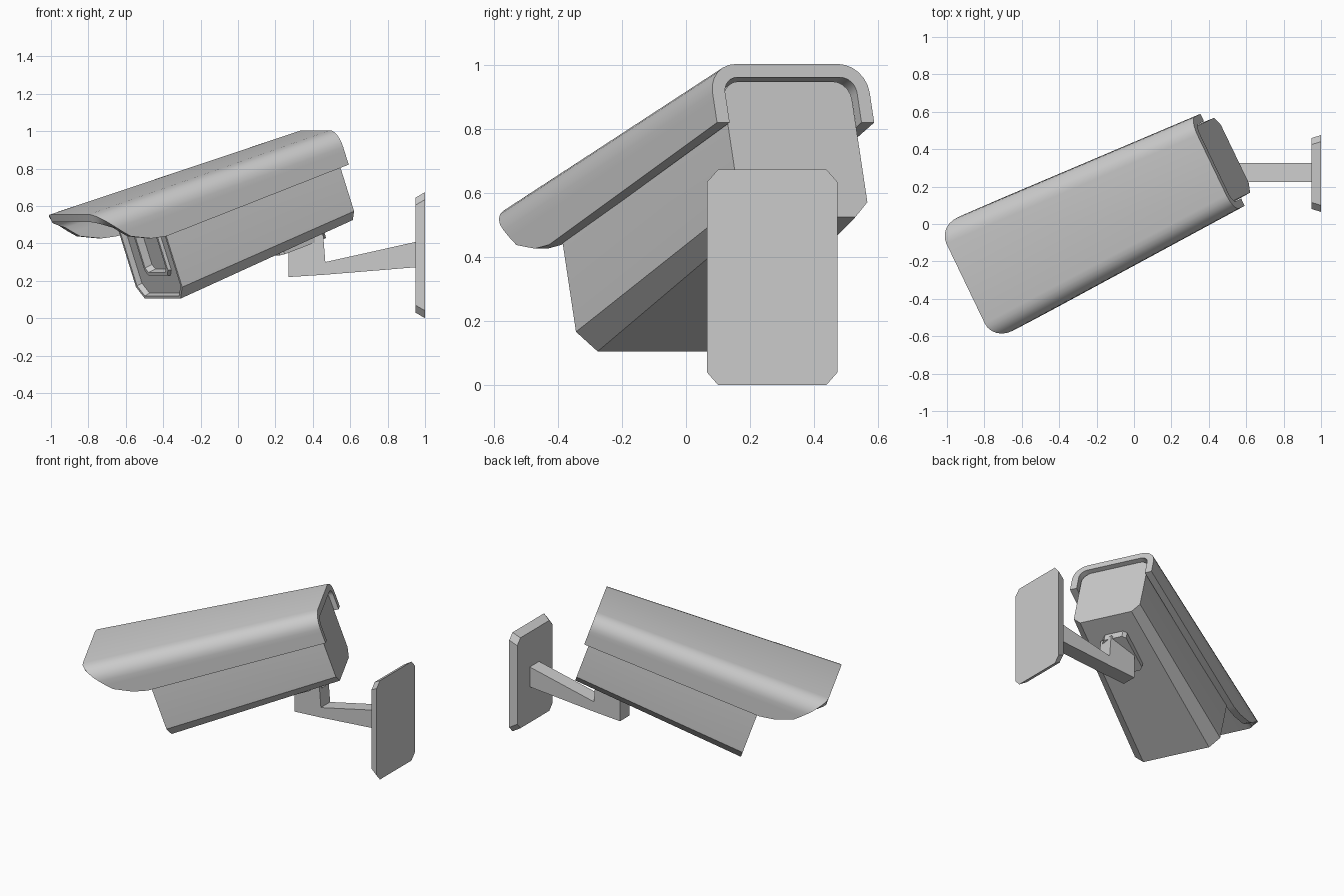
import bpy, bmesh, math
from mathutils import Vector

if "Cube" in bpy.data.objects:
    bpy.data.objects.remove(bpy.data.objects["Cube"])

# Camera housing frame: a = forward, l = sideways, h = up
YAW, PITCH = math.radians(25.7), math.radians(19.1)
cy, sy, cp, sp = math.cos(YAW), math.sin(YAW), math.cos(PITCH), math.sin(PITCH)
FWD = Vector((-cp * cy, -cp * sy, -sp))
UP = Vector((-sp * cy, -sp * sy, cp))
SIDE = Vector((sy, -cy, 0))
ORIGIN = Vector((0.525, 0.368, 0.57))


def local(a, l, h):
    return ORIGIN + FWD * a + SIDE * l + UP * h


def finish(name, bm, smooth=False):
    bmesh.ops.recalc_face_normals(bm, faces=bm.faces)
    me = bpy.data.meshes.new(name)
    bm.to_mesh(me)
    bm.free()
    ob = bpy.data.objects.new(name, me)
    bpy.context.collection.objects.link(ob)
    if smooth:
        bpy.ops.object.select_all(action='DESELECT')
        bpy.context.view_layer.objects.active = ob
        ob.select_set(True)
        bpy.ops.object.shade_smooth_by_angle(angle=math.radians(30))
    return ob


def loft(name, rings, smooth=False):
    """Skin closed rings of equal length and cap both ends."""
    bm = bmesh.new()
    vs = [[bm.verts.new(p) for p in ring] for ring in rings]
    n = len(vs[0])
    for r0, r1 in zip(vs, vs[1:]):
        for i in range(n):
            j = (i + 1) % n
            bm.faces.new((r0[i], r0[j], r1[j], r1[i]))
    bm.faces.new(vs[0])
    bm.faces.new(vs[-1])
    return finish(name, bm, smooth)


def section(a, w, bot, top, c, r, seg=5):
    """Box section: chamfered bottom corners, rounded top corners."""
    half = [(w - c, bot), (w, bot + c)]
    for i in range(seg + 1):
        t = math.pi / 2 * i / seg
        half.append((w - r + r * math.cos(t), top - r + r * math.sin(t)))
    pts = half + [(-x, z) for x, z in reversed(half)]
    return [local(a, x, z) for x, z in pts]


# Housing with recessed front and nested window
loft("camera_housing", [
    section(0, 0.222, -0.048, 0.402, 0.05, 0.06),
    section(1.125, 0.285, -0.103, 0.445, 0.065, 0.06),
    section(1.125, 0.268, -0.088, 0.43, 0.058, 0.055),
    section(1.095, 0.262, -0.082, 0.425, 0.056, 0.055),
    section(1.095, 0.15, 0.018, 0.335, 0.03, 0.03),
    section(1.112, 0.145, 0.023, 0.33, 0.03, 0.03),
    section(1.112, 0.128, 0.04, 0.313, 0.026, 0.026),
    section(1.07, 0.122, 0.046, 0.307, 0.025, 0.025),
], smooth=True)

# Sun shield: tapered shell whose front edge sweeps back at the sides
BACK, FRONT, THICK = -0.028, 1.5, 0.044
SWEEP = [(0.256, 1.14), (0.275, 1.23), (0.33, 1.35), (0.42, 1.43), (0.503, 1.5)]


def sweep(h):
    for (h0, a0), (h1, a1) in zip(SWEEP, SWEEP[1:]):
        if h <= h1:
            return a0 + (a1 - a0) * (h - h0) / (h1 - h0)
    return FRONT


def shield_point(j, a, t):
    k = (a - BACK) / (FRONT - BACK)
    w, top, bot = 0.273 + 0.068 * k - t, 0.45 + 0.053 * k - t, 0.256
    r = 0.095 + 0.008 * k - t
    fr = (0, 0.06, 0.14, 0.3, 0.5, 0.75)
    if j < len(fr):
        return w, bot + (top - r - bot) * fr[j]
    ang = math.pi / 2 * (j - len(fr)) / 6
    return w - r + r * math.cos(ang), top - r + r * math.sin(ang)


bm = bmesh.new()
cols = []
N = 13
for s, order in ((1, range(N)), (-1, reversed(range(N)))):
    for j in order:
        end = sweep(shield_point(j, FRONT, 0)[1])
        col = []
        for a, t in ((BACK, 0), (end, 0), (end, THICK), (BACK, THICK)):
            x, z = shield_point(j, a, t)
            col.append(bm.verts.new(local(a, s * x, z)))
        cols.append(col)
for c0, c1 in zip(cols, cols[1:]):
    for i in range(4):
        k = (i + 1) % 4
        bm.faces.new((c0[i], c0[k], c1[k], c1[i]))
bm.faces.new(cols[0])
bm.faces.new(cols[-1])
finish("sun_shield", bm, smooth=True)

# Mounting pad under the housing
loft("mounting_pad", [
    [local(a, l, h) for a, l in (
        (0.13, -0.06), (0.15, -0.08), (0.40, -0.08), (0.42, -0.06),
        (0.42, 0.06), (0.40, 0.08), (0.15, 0.08), (0.13, 0.06))]
    for h in (-0.04, -0.103)])

# Elbow arm: one side profile across its width
ARM = [(0.96, 0.41), (0.96, 0.273), (0.46, 0.232), (0.27, 0.22),
       (0.27, 0.40), (0.455, 0.45), (0.467, 0.30)]
loft("bracket_arm", [[Vector((x, y, z)) for x, z in ARM] for y in (0.225, 0.325)])


# Wall plate with clipped corners and slanted rim
def plate_ring(x, w, h, cw=0.035, ch=0.04):
    pts = [(w, h - ch), (w - cw, h), (-w + cw, h), (-w, h - ch),
           (-w, -h + ch), (-w + cw, -h), (w - cw, -h), (w, -h + ch)]
    return [Vector((x, 0.27 + p, 0.337 + q)) for p, q in pts]


loft("wall_plate", [plate_ring(0.95, 0.19, 0.308), plate_ring(1.0, 0.205, 0.337)])
